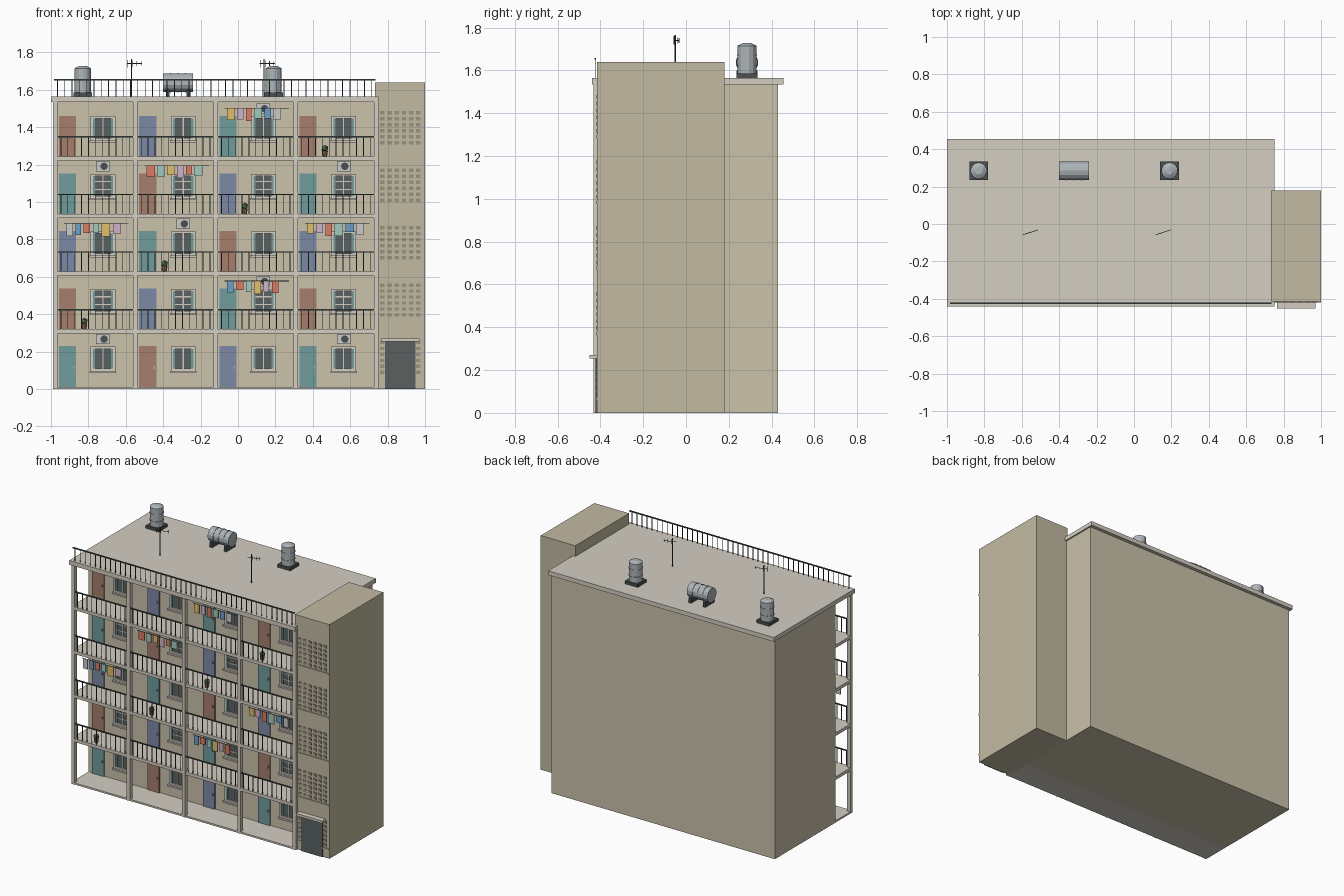
import bpy, bmesh, math, random
from mathutils import Matrix, Vector

if "Cube" in bpy.data.objects:
    bpy.data.objects.remove(bpy.data.objects["Cube"])
random.seed(4)

COL = dict(wall=(.60, .54, .41), tower=(.54, .49, .36), concrete=(.66, .62, .54), iron=(.07, .08, .08),
           glass=(.10, .12, .12), teal=(.16, .33, .33), brown=(.38, .21, .15), blue=(.20, .25, .38),
           steel=(.42, .46, .48), white=(.75, .75, .72), red=(.70, .20, .13), cloth_blue=(.15, .35, .58),
           yellow=(.75, .52, .15), pink=(.65, .45, .60), mint=(.36, .60, .52), vent=(.32, .29, .22),
           leaf=(.10, .20, .09), clay=(.30, .15, .10))
mats, parts = {}, {}


def mat(c):
    if c not in mats:
        mats[c] = bpy.data.materials.new(c)
        mats[c].diffuse_color = (*COL[c], 1)
    return mats[c]


def bm_for(name, c):
    if name not in parts:
        parts[name] = (bmesh.new(), c)
    return parts[name][0]


def box(name, c, x0, x1, y0, y1, z0, z1):
    m = Matrix.Translation(((x0 + x1) / 2, (y0 + y1) / 2, (z0 + z1) / 2)) @ Matrix.Diagonal((x1 - x0, y1 - y0, z1 - z0, 1))
    bmesh.ops.create_cube(bm_for(name, c), size=1, matrix=m)


def rod(name, c, a, b, r, n=6, r2=None):
    a, b = Vector(a), Vector(b)
    d = b - a
    m = Matrix.Translation((a + b) / 2) @ d.to_track_quat('Z', 'Y').to_matrix().to_4x4()
    bmesh.ops.create_cone(bm_for(name, c), cap_ends=True, segments=n, radius1=r,
                          radius2=r if r2 is None else r2, depth=d.length, matrix=m)


H, BAY, X0 = .308, .429, -.99      # storey height, bay width, left edge
WALL, FRONT = -.24, -.43           # wall plane and gallery edge

# main block, gallery slabs, columns, roof
box('main_block', 'wall', X0, .74, WALL, .43, 0, 1.54)
for i in range(5):
    z = .012 + H * i
    box('gallery_slabs', 'concrete', X0, .74, FRONT, WALL + .005, max(0, z - .022), z)
for b in range(5):
    x = X0 + BAY * b
    box('columns', 'concrete', x, x + .025, FRONT - .002, FRONT + .025, 0, 1.54)
box('roof_slab', 'concrete', -1, .75, -.44, .455, 1.535, 1.565)


def railing(name, x0, x1, z, h, n):
    y = -.424
    box(name, 'iron', x0, x1, y - .004, y + .004, z + h - .007, z + h)
    for k in range(n):
        x = x0 + (x1 - x0) * (k + .5) / n
        box(name, 'iron', x - .002, x + .002, y - .002, y + .002, z, z + h - .004)


def window(cx, z0, grille):
    x0, x1, z1, y, t = cx - .066, cx + .066, z0 + .13, WALL, .012
    box('window_panes', 'glass', x0, x1, y - .003, y + .01, z0, z1)
    for a, c in ((x0, x0 + t), (x1 - t, x1)):
        box('window_frames', 'concrete', a, c, y - .012, y, z0, z1)
    for a, c in ((z0, z0 + t), (z1 - t, z1)):
        box('window_frames', 'concrete', x0, x1, y - .012, y, a, c)
    box('window_sills', 'concrete', x0 - .005, x1 + .005, y - .025, y, z0 - .01, z0)
    for s in (-1, 1):
        xs = cx + s * .049
        box('window_shutters', 'teal', xs - .006, xs + .006, y - .009, y, z0 + t, z1 - t)
    box('window_grilles', 'concrete', cx - .003, cx + .003, y - .008, y, z0, z1)
    if grille:
        for f in (.36, .68):
            box('window_grilles', 'concrete', x0, x1, y - .008, y, z0 + .13 * f - .003, z0 + .13 * f + .003)


def aircon(cx, z):
    box('aircon_units', 'white', cx - .036, cx + .036, WALL - .05, WALL, z, z + .055)
    rod('aircon_fans', 'iron', (cx + .006, WALL - .053, z + .027), (cx + .006, WALL - .048, z + .027), .02, 12)


def laundry(x, z):
    rod('laundry_lines', 'iron', (x, -.40, z), (x + .345, -.40, z), .002)
    p = x + .012
    order = ['white', 'cloth_blue', 'red', 'mint', 'yellow', 'pink', 'red', 'mint', 'cloth_blue']
    s = random.randrange(6)
    while p < x + .30:
        w, h = random.uniform(.03, .048), random.uniform(.045, .07)
        c = order[s % 9]
        box('laundry_' + c, c, p, p + w, -.403, -.397, z - h, z)
        p += w + .014
        s += 1


def pot(x, z):
    rod('plant_pots', 'clay', (x, -.395, z), (x, -.395, z + .03), .011, 8, .016)
    bmesh.ops.create_icosphere(bm_for('plants', 'leaf'), subdivisions=1, radius=.02,
                               matrix=Matrix.Translation((x, -.395, z + .042)))


ac = {(0, 0), (0, 3), (1, 2), (2, 1), (3, 0), (3, 3), (4, 2)}
wash = {(1, 2), (2, 0), (2, 3), (3, 1), (4, 2)}
for i in range(5):
    z = .012 + H * i
    for b in range(4):
        x = X0 + BAY * b
        # door
        c = ('teal', 'brown', 'blue')[(i + b) % 3]
        box('doors_' + c, c, x + .033, x + .124, WALL - .008, WALL + .01, z, z + .217)
        box('door_handles', 'steel', x + .11, x + .116, WALL - .016, WALL, z + .095, z + .11)
        cx = x + .268
        window(cx, z + .085, i % 2 == 1)
        if (i, b) in ac:
            aircon(cx, z + .228)
        if (i, b) in wash:
            laundry(x + .06, z + .258)
        if i == b + 1:
            pot(x + .168, z)
        if i:
            railing('gallery_railing', x + .025, x + BAY, z, .108, 11)
railing('roof_railing', -.985, .735, 1.565, .092, 44)

# stair tower with floor bands and ventilation blocks
box('stair_tower', 'tower', .732, 1, -.415, .18, 0, 1.64)
for i in range(5):
    z = .063 + .307 * i
    box('tower_bands', 'tower', .745, 1, -.421, -.41, z - .006, z + .006)
    for r in range(6):
        for k in range(6):
            x, zz = .772 + .0385 * k, z + .026 + .032 * r
            if i == 0 and zz < .28 and .77 < x < .965 and 0 < k < 5:
                continue
            box('vent_blocks', 'vent', x - .012, x + .012, -.419, -.41, zz - .009, zz + .009)

# entrance and canopy
box('entrance_door', 'glass', .785, .95, -.422, -.41, 0, .255)
box('entrance_canopy', 'concrete', .765, .97, -.452, -.41, .253, .27)

# rooftop water tanks
for x in (-.83, .19):
    box('tank_bases', 'iron', x - .05, x + .05, .235, .335, 1.565, 1.585)
    rod('upright_tanks', 'steel', (x, .285, 1.585), (x, .285, 1.715), .044, 14)
    rod('upright_tanks', 'steel', (x, .285, 1.715), (x, .285, 1.728), .044, 14, .02)
    for z in (1.62, 1.67):
        rod('tank_hoops', 'steel', (x, .285, z), (x, .285, z + .005), .0465, 14)
rod('lying_tank', 'steel', (-.40, .285, 1.637), (-.24, .285, 1.637), .05, 14)
for x in (-.36, -.32, -.28):
    rod('tank_hoops', 'steel', (x - .003, .285, 1.637), (x + .003, .285, 1.637), .0525, 14)
for x in (-.375, -.265):
    box('lying_tank_cradle', 'iron', x - .01, x + .01, .235, .335, 1.565, 1.60)

# rooftop aerials
for x in (-.57, .14):
    rod('aerial_masts', 'iron', (x, -.05, 1.565), (x, -.05, 1.765), .003)
    d = Vector((.95, .31, 0))
    p = Vector((x, -.05, 1.74))
    rod('aerial_booms', 'iron', p - d * .025, p + d * .06, .002)
    for k in range(4):
        q = p + d * (-.02 + .025 * k)
        rod('aerial_elements', 'iron', q - Vector((0, 0, .02 - .003 * k)), q + Vector((0, 0, .02 - .003 * k)), .0015, 4)

for name, (bm, c) in parts.items():
    me = bpy.data.meshes.new(name)
    bm.to_mesh(me)
    bm.free()
    me.materials.append(mat(c))
    bpy.context.collection.objects.link(bpy.data.objects.new(name, me))

for m in bpy.data.materials:
    if m.users and not m.is_grease_pencil:
        m.use_nodes = True
        m.node_tree.nodes["Principled BSDF"].inputs["Base Color"].default_value = m.diffuse_color
